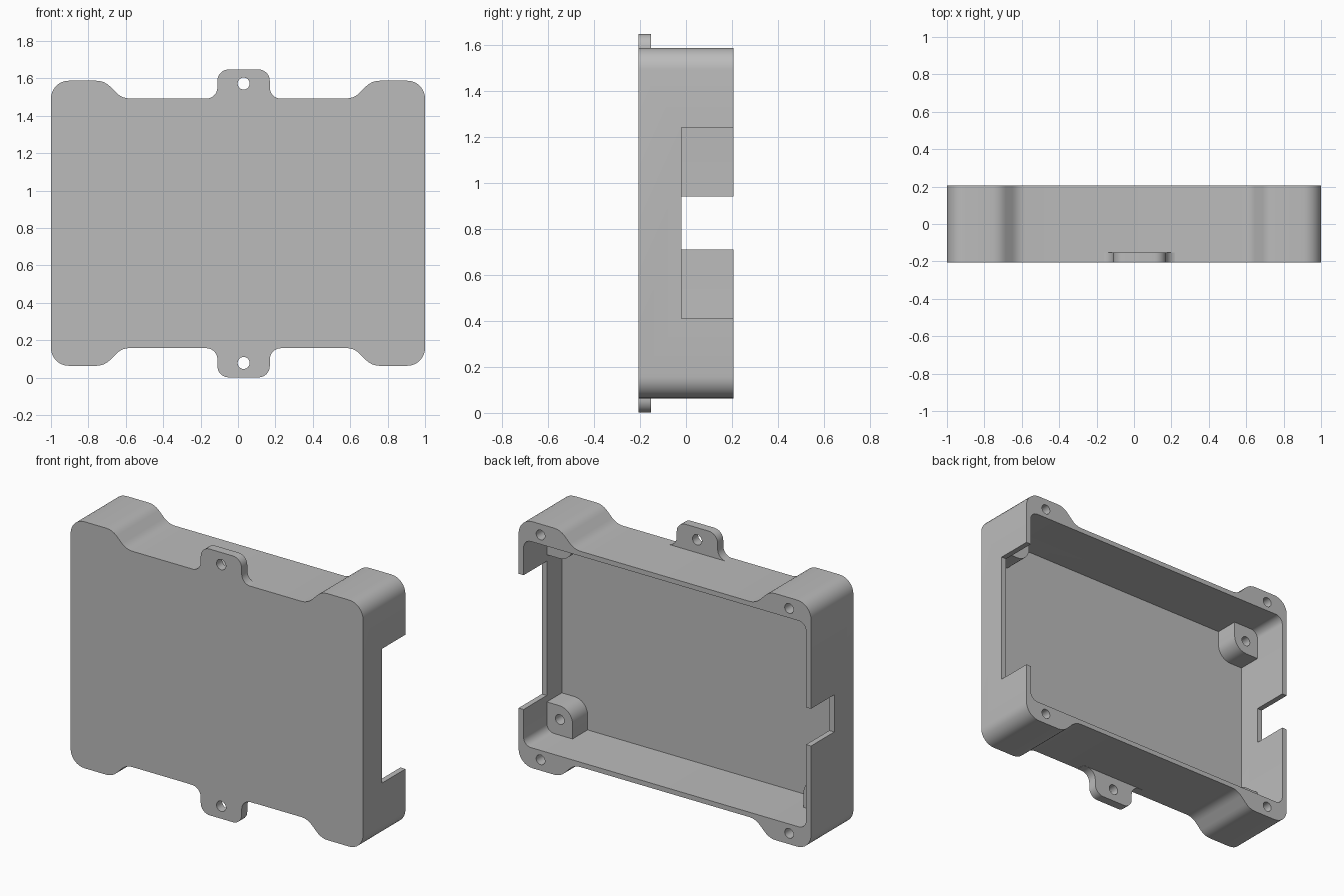
import bpy, bmesh, math
from mathutils import Vector

if "Cube" in bpy.data.objects:
    bpy.data.objects.remove(bpy.data.objects["Cube"], do_unlink=True)

MID = 0.825                    # height of the case centre
FRONT, BACK = -0.207, 0.207
FLOOR, LEDGE = -0.167, -0.02   # inside floor and post / cut-out level

grey = bpy.data.materials.new("plain grey")
grey.use_nodes = True
grey.diffuse_color = (0.5, 0.5, 0.5, 1)
grey.node_tree.nodes["Principled BSDF"].inputs["Base Color"].default_value = (0.5, 0.5, 0.5, 1)


def rounded(corners, steps=8):
    """Turn (x, z, radius) corners into a filleted outline."""
    out = []
    for i, (x, z, r) in enumerate(corners):
        p = Vector((x, z))
        if not r:
            out.append(p)
            continue
        a = (Vector(corners[i - 1][:2]) - p).normalized()
        b = (Vector(corners[(i + 1) % len(corners)][:2]) - p).normalized()
        half = a.angle(b) / 2
        centre = p + (a + b).normalized() * r / math.sin(half)
        start = p + a * r / math.tan(half) - centre
        end = p + b * r / math.tan(half) - centre
        sweep = start.angle_signed(end)
        n = max(3, round(steps * abs(sweep) / (math.pi / 2)))
        base = math.atan2(start.y, start.x)
        for k in range(n + 1):
            t = base - sweep * k / n
            out.append(centre + r * Vector((math.cos(t), math.sin(t))))
    return out


def prism(name, outline, y0, y1):
    """Extrude an outline in the xz plane from y0 to y1."""
    bm = bmesh.new()
    face = bm.faces.new([bm.verts.new((p[0], y0, p[1])) for p in outline])
    grown = bmesh.ops.extrude_face_region(bm, geom=[face])["geom"]
    bmesh.ops.translate(bm, vec=(0, y1 - y0, 0),
                        verts=[v for v in grown if isinstance(v, bmesh.types.BMVert)])
    if face.is_valid and not any(len(e.link_faces) > 1 for e in face.edges):
        bm.faces.new(list(reversed(face.verts)))
    bmesh.ops.recalc_face_normals(bm, faces=bm.faces)
    mesh = bpy.data.meshes.new(name)
    bm.to_mesh(mesh)
    bm.free()
    mesh.materials.append(grey)
    obj = bpy.data.objects.new(name, mesh)
    bpy.context.collection.objects.link(obj)
    return obj


def box(x0, x1, z0, z1, r=0):
    return rounded([(x0, z0, r), (x1, z0, r), (x1, z1, r), (x0, z1, r)])


def circle(x, z, r, n=32):
    return [(x + r * math.cos(math.tau * k / n), z + r * math.sin(math.tau * k / n)) for k in range(n)]


def activate(obj):
    bpy.ops.object.select_all(action="DESELECT")
    obj.select_set(True)
    bpy.context.view_layer.objects.active = obj


def cut(obj, outline, y0, y1):
    tool = prism("cutter", outline, y0, y1)
    tool.hide_render = True
    activate(obj)
    mod = obj.modifiers.new("cut", "BOOLEAN")
    mod.operation, mod.solver, mod.object = "DIFFERENCE", "EXACT", tool
    bpy.ops.object.modifier_apply(modifier=mod.name)
    bpy.data.objects.remove(tool, do_unlink=True)


def finish(obj):
    activate(obj)
    bpy.ops.object.shade_smooth_by_angle(angle=math.radians(30))


# Case body: lobed outline mirrored from one quarter
quarter = [(0.62, 0.667, 0.1), (0.715, 0.762, 0.1), (1, 0.762, 0.095)]
corners = []
for sx, sz, order in ((1, 1, 1), (1, -1, -1), (-1, -1, 1), (-1, 1, -1)):
    corners += [(sx * x, MID + sz * z, r) for x, z, r in quarter[::order]]
case = prism("case_body", rounded(corners), FRONT, BACK)

# Hollow inside, open at the back
cut(case, box(-0.966, 0.966, MID - 0.637, MID + 0.637, 0.05), FLOOR, BACK + 0.1)

# Side openings: tall on the left, short on the right
cut(case, box(0.9, 1.1, 0.41, 1.24), LEDGE, BACK + 0.1)
cut(case, box(-1.1, -0.9, 0.71, 0.94), LEDGE, BACK + 0.1)

# Screw holes in the back rim
for sx in (-1, 1):
    for sz in (-1, 1):
        cut(case, circle(sx * 0.85, MID + sz * 0.695, 0.03), -0.1, BACK + 0.1)
finish(case)

# Inside corner posts with one rounded corner and a screw hole
for sx, side in ((-1, "right"), (1, "left")):
    for sz, level in ((-1, "lower"), (1, "upper")):
        shape = [(0.975, 0.645, 0.045), (0.975, 0.455, 0), (0.79, 0.455, 0.09), (0.79, 0.645, 0)]
        outline = rounded([(sx * x, MID + sz * z, r) for x, z, r in shape])
        post = prism(f"{level}_{side}_post", outline, FLOOR - 0.005, LEDGE)
        cut(post, circle(sx * 0.877, MID + sz * 0.54, 0.03), FLOOR + 0.01, LEDGE + 0.1)
        finish(post)

# Mounting tabs with flared roots and a through hole
for sz, level in ((-1, "lower"), (1, "upper")):
    shape = [(-0.2, 0.66, 0), (-0.2, 0.667, 0), (-0.11, 0.667, 0.06), (-0.11, 0.823, 0.06),
             (0.17, 0.823, 0.06), (0.17, 0.667, 0.06), (0.26, 0.667, 0), (0.26, 0.66, 0)]
    outline = rounded([(x, MID + sz * z - 0.001, r) for x, z, r in shape])
    tab = prism(f"{level}_mounting_tab", outline, FRONT, -0.152)
    cut(tab, circle(0.03, MID + sz * 0.747, 0.032), FRONT - 0.1, 0)
    finish(tab)
